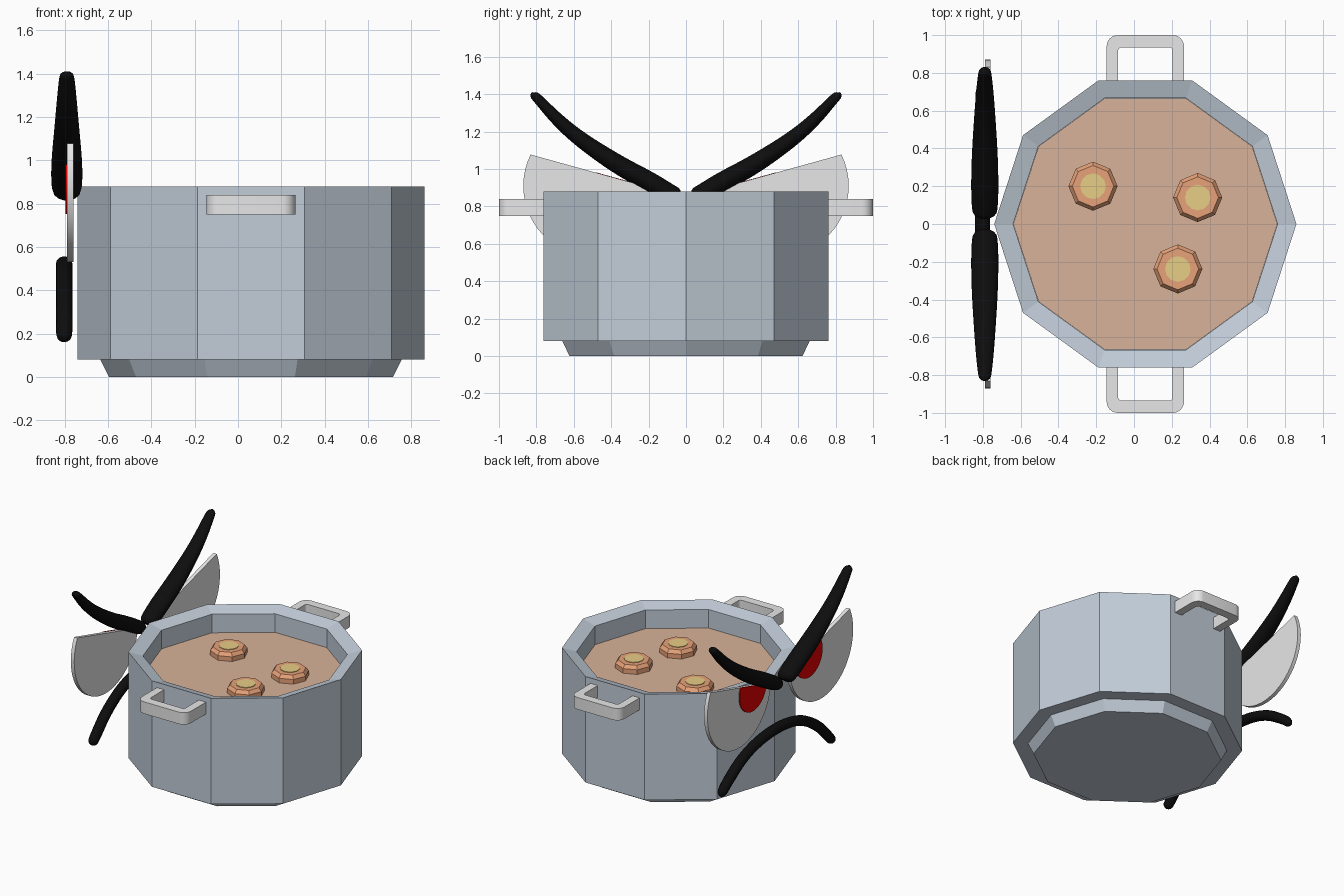
import bpy, bmesh
from math import sin, cos, pi, asin

cube = bpy.data.objects.get("Cube")
if cube:
    bpy.data.objects.remove(cube, do_unlink=True)


def material(name, r, g, b):
    m = bpy.data.materials.new(name)
    m.use_nodes = True
    m.diffuse_color = (r, g, b, 1)
    m.node_tree.nodes["Principled BSDF"].inputs["Base Color"].default_value = (r, g, b, 1)
    return m


STEEL = material("steel blue", .54, .61, .69)
GREY = material("light grey", .8, .8, .8)
BROTH = material("broth", .69, .45, .32)
ORANGE = material("orange", .8, .36, .19)
YELLOW = material("pale yellow", .8, .61, .235)
RED = material("red", .8, 0, 0)
BLACK = material("black", .004, .004, .004)

CX = .06      # pot centre
FACE = -.79   # plane of the face


def finish(name, bm, mat, smooth=False):
    bmesh.ops.recalc_face_normals(bm, faces=bm.faces)
    mesh = bpy.data.meshes.new(name)
    bm.to_mesh(mesh)
    bm.free()
    ob = bpy.data.objects.new(name, mesh)
    bpy.context.collection.objects.link(ob)
    mesh.materials.append(mat)
    if smooth:
        smooth_object(ob)
    return ob


def smooth_object(ob):
    bpy.ops.object.select_all(action='DESELECT')
    ob.select_set(True)
    bpy.context.view_layer.objects.active = ob
    bpy.ops.object.shade_smooth_by_angle(angle=.6)


def lathe(name, profile, sides, mat, centre):
    """Faceted solid from (radius, height) rings, closed at both ends."""
    bm = bmesh.new()
    rings = []
    for r, z in profile:
        rings.append([bm.verts.new((centre[0] + r * cos(2 * pi * i / sides),
                                    centre[1] + r * sin(2 * pi * i / sides), z))
                      for i in range(sides)])
    for a, b in zip(rings, rings[1:]):
        for i in range(sides):
            j = (i + 1) % sides
            bm.faces.new((a[i], a[j], b[j], b[i]))
    bm.faces.new(rings[0])
    bm.faces.new(rings[-1])
    return finish(name, bm, mat)


def prism(name, points, offset, mat):
    """Outline of 3D points, thickened along the offset vector."""
    bm = bmesh.new()
    face = bm.faces.new([bm.verts.new(p) for p in points])
    ext = bmesh.ops.extrude_face_region(bm, geom=[face])
    moved = [v for v in ext["geom"] if isinstance(v, bmesh.types.BMVert)]
    bmesh.ops.translate(bm, verts=moved, vec=offset)
    return finish(name, bm, mat, smooth=True)


def tube(name, path, x, depth, widen):
    """Tapered tube in the face plane from (y, z, radius factor) points."""
    curve = bpy.data.curves.new(name, 'CURVE')
    curve.dimensions = '3D'
    curve.bevel_depth = depth
    curve.bevel_resolution = 5
    curve.use_fill_caps = True
    spline = curve.splines.new('NURBS')
    spline.points.add(len(path) - 1)
    for point, (y, z, r) in zip(spline.points, path):
        point.co = (0, y, z, 1)
        point.radius = r
    spline.order_u = 3
    spline.use_endpoint_u = True
    spline.resolution_u = 8
    ob = bpy.data.objects.new(name, curve)
    bpy.context.collection.objects.link(ob)
    ob.location.x = x
    ob.scale.x = widen
    bpy.ops.object.select_all(action='DESELECT')
    ob.select_set(True)
    bpy.context.view_layer.objects.active = ob
    bpy.ops.object.convert(target='MESH')
    ob = bpy.context.view_layer.objects.active
    ob.data.materials.clear()
    ob.data.materials.append(BLACK)
    smooth_object(ob)


# Pot with foot, sloping rim and inner wall, filled with broth
lathe("pot", [(.655, 0), (.695, .08), (.8, .08), (.8, .88), (.7, .85), (.7, .69)],
      10, STEEL, (CX, 0))
lathe("broth", [(.699, .695), (.699, .71)], 10, BROTH, (CX, 0))

# Floating vegetable slices with pale cores
for i, spot in enumerate([(-.217, .2), (.337, .14), (.232, -.238)]):
    lathe(f"slice_{i + 1}", [(.13, .70), (.13, .745), (.11, .77)], 8, ORANGE, spot)
    lathe(f"slice_core_{i + 1}", [(.068, .768), (.068, .774)], 12, YELLOW, spot)


# Side handles: a rounded U bar on the front and back
def corner(x, y, r, start, steps=6):
    return [(x + r * cos(start + pi / 2 * k / steps), y + r * sin(start + pi / 2 * k / steps))
            for k in range(steps + 1)]


outer = [(.205, .74)] + corner(.145, .94, .06, 0) + corner(-.145, .94, .06, pi / 2) + [(-.205, .74)]
inner = [(.145, .74)] + corner(.125, .915, .02, 0) + corner(-.125, .915, .02, pi / 2) + [(-.145, .74)]
for name, s in (("back_handle", 1), ("front_handle", -1)):
    prism(name, [(CX + x, s * y, .75) for x, y in outer + inner[::-1]], (0, 0, .09), GREY)


# Eyes: slanted cut discs with red pupils
def cut_disc(side, x, y, z, r, tilt=.27, steps=32):
    a = asin(.185)
    angles = [tilt + a - (pi + 2 * a) * k / steps for k in range(steps + 1)]
    return [(x, side * (y + r * cos(t)), z + r * sin(t)) for t in angles]


for name, s in (("right", -1), ("left", 1)):
    prism(f"{name}_eye", cut_disc(s, -.788, .49, .91, .38), (.028, 0, 0), GREY)
    prism(f"{name}_pupil", cut_disc(s, -.796, .335, .911, .16), (.009, 0, 0), RED)
    # Swept eyebrow, thick at the inner end
    brow = [(.04, .845, .1), (.04, .85, .9), (.09, .87, 1.05), (.2, .935, 1.1),
            (.36, 1.02, 1.05), (.57, 1.16, .85), (.70, 1.275, .7),
            (.79, 1.375, .55), (.82, 1.40, .45), (.823, 1.41, .05)]
    tube(f"{name}_eyebrow", [(s * y, z, r) for y, z, r in brow], FACE, .05, 1.32)

# Frowning mouth
tube("mouth", [(.735, .26, .1), (.73, .265, .8), (.68, .32, 1), (.45, .47, 1), (.14, .53, 1),
               (-.18, .50, 1), (-.42, .365, 1), (-.57, .205, 1), (-.6, .175, .8), (-.605, .17, .1)],
     -.802, .037, 1.05)
